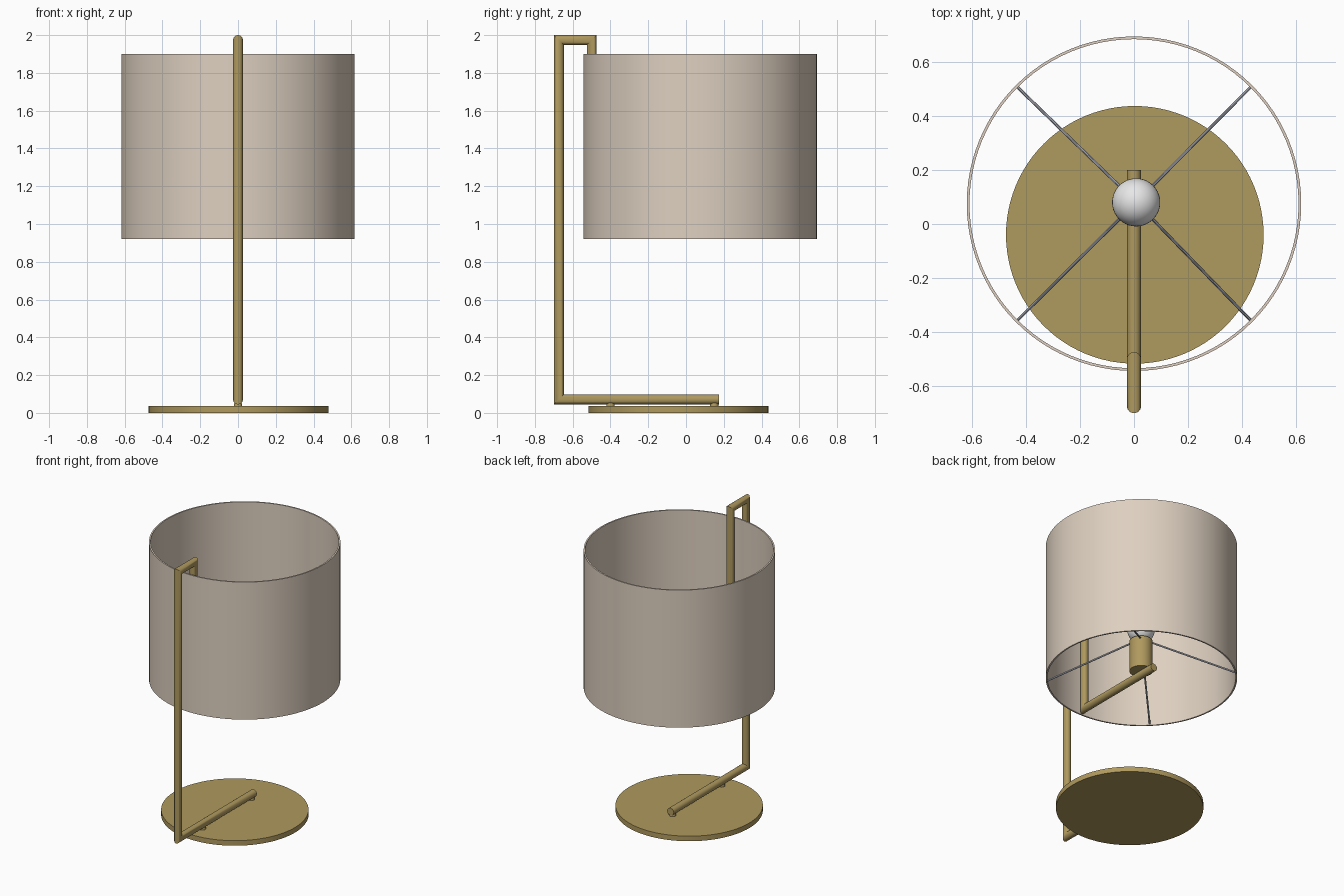
import bpy, bmesh, math
from mathutils import Vector

if "Cube" in bpy.data.objects:
    bpy.data.objects.remove(bpy.data.objects["Cube"])


def material(name, rgb):
    m = bpy.data.materials.new(name)
    m.diffuse_color = (*rgb, 1)
    m.use_nodes = True
    m.node_tree.nodes["Principled BSDF"].inputs["Base Color"].default_value = m.diffuse_color
    return m


brass = material("brass", (0.43, 0.32, 0.112))
linen = material("linen", (0.73, 0.63, 0.527))
glass = material("bulb_white", (0.80, 0.80, 0.80))
steel = material("steel", (0.50, 0.52, 0.58))


def finish(name, bm, mat):
    bmesh.ops.recalc_face_normals(bm, faces=bm.faces)
    me = bpy.data.meshes.new(name)
    bm.to_mesh(me)
    bm.free()
    me.materials.append(mat)
    ob = bpy.data.objects.new(name, me)
    bpy.context.collection.objects.link(ob)
    bpy.ops.object.select_all(action='DESELECT')
    ob.select_set(True)
    bpy.context.view_layer.objects.active = ob
    bpy.ops.object.shade_smooth_by_angle(angle=math.radians(35))
    return ob


def lathe(name, profile, centre, mat, n=64, closed=False):
    """Revolve (radius, z) points about a vertical axis at centre."""
    bm = bmesh.new()
    vs = [bm.verts.new((r, 0, z)) for r, z in profile]
    es = [bm.edges.new(p) for p in zip(vs, vs[1:])]
    if closed:
        es.append(bm.edges.new((vs[-1], vs[0])))
    bmesh.ops.spin(bm, geom=vs + es, axis=(0, 0, 1), cent=(0, 0, 0),
                   angle=math.tau, steps=n)
    bmesh.ops.remove_doubles(bm, verts=bm.verts, dist=1e-5)
    bmesh.ops.translate(bm, verts=bm.verts, vec=(*centre, 0))
    return finish(name, bm, mat)


def mitred_tube(name, path, radius, mat, n=24):
    """Sweep a circle along (y, z) points with sharp mitred corners."""
    pts = [Vector(p) for p in path]
    bm = bmesh.new()
    rings = []
    for i, p in enumerate(pts):
        a = (p - pts[i - 1]).normalized() if i else None
        b = (pts[i + 1] - p).normalized() if i < len(pts) - 1 else None
        a, b = a or b, b or a
        na, nb = Vector((-a.y, a.x)), Vector((-b.y, b.x))
        m = (na + nb).normalized()
        m = m / m.dot(na)
        ring = []
        for k in range(n):
            t = math.tau * k / n
            q = p + m * radius * math.sin(t)
            ring.append(bm.verts.new((radius * math.cos(t), q.x, q.y)))
        rings.append(ring)
    for r0, r1 in zip(rings, rings[1:]):
        for k in range(n):
            j = (k + 1) % n
            bm.faces.new((r0[k], r0[j], r1[j], r1[k]))
    bm.faces.new(rings[0])
    bm.faces.new(rings[-1])
    return finish(name, bm, mat)


def rod(name, p, q, radius, mat):
    p, q = Vector(p), Vector(q)
    d = q - p
    bm = bmesh.new()
    bmesh.ops.create_cone(bm, cap_ends=True, segments=10, radius1=radius,
                          radius2=radius, depth=d.length)
    rot = d.to_track_quat('Z', 'Y').to_matrix()
    bmesh.ops.rotate(bm, verts=bm.verts, cent=(0, 0, 0), matrix=rot)
    bmesh.ops.translate(bm, verts=bm.verts, vec=(p + q) / 2)
    return finish(name, bm, mat)


AXIS = (0.0, 0.075)

# Round base plate and the two studs holding the frame
lathe("base", [(0, 0), (0.476, 0), (0.476, 0.036), (0, 0.036)], (0.003, -0.04), brass, 96)
for i, y in enumerate((-0.40, 0.15)):
    lathe(f"stud_{i + 1}", [(0, 0.03), (0.022, 0.03), (0.022, 0.045), (0.014, 0.065), (0, 0.065)],
          (0, y), brass, 20)

# One continuous bent tube: foot, upright, hook over the shade, inner arm
mitred_tube("frame_tube", [(0.175, 0.071), (-0.673, 0.071), (-0.673, 1.974),
                           (-0.499, 1.974), (-0.499, 0.947), (0.20, 0.947)], 0.026, brass)

# Open drum shade with a thin wall
lathe("shade", [(0.618, 0.92), (0.618, 1.90), (0.608, 1.90), (0.608, 0.92)],
      AXIS, linen, 96, closed=True)

# Lamp socket and bulb
LAMP = (0.008, 0.08)
lathe("socket", [(0, 0.968), (0.075, 0.968), (0.075, 1.19), (0, 1.19)], LAMP, brass, 40)
bulb = [(0.04, 1.185)]
bulb += [(0.089 * math.cos(t), 1.275 + 0.089 * math.sin(t))
         for t in (math.radians(-60 + 10 * k) for k in range(15))]
bulb += [(0, 1.364)]
lathe("bulb", bulb, LAMP, glass, 40)

# Four sloping spokes carrying the shade
for i in range(4):
    t = math.radians(45 + 90 * i)
    c, s = math.cos(t), math.sin(t)
    rod(f"spoke_{i + 1}", (LAMP[0] + 0.03 * c, LAMP[1] + 0.03 * s, 1.195),
        (AXIS[0] + 0.611 * c, AXIS[1] + 0.611 * s, 0.932), 0.006, steel)
